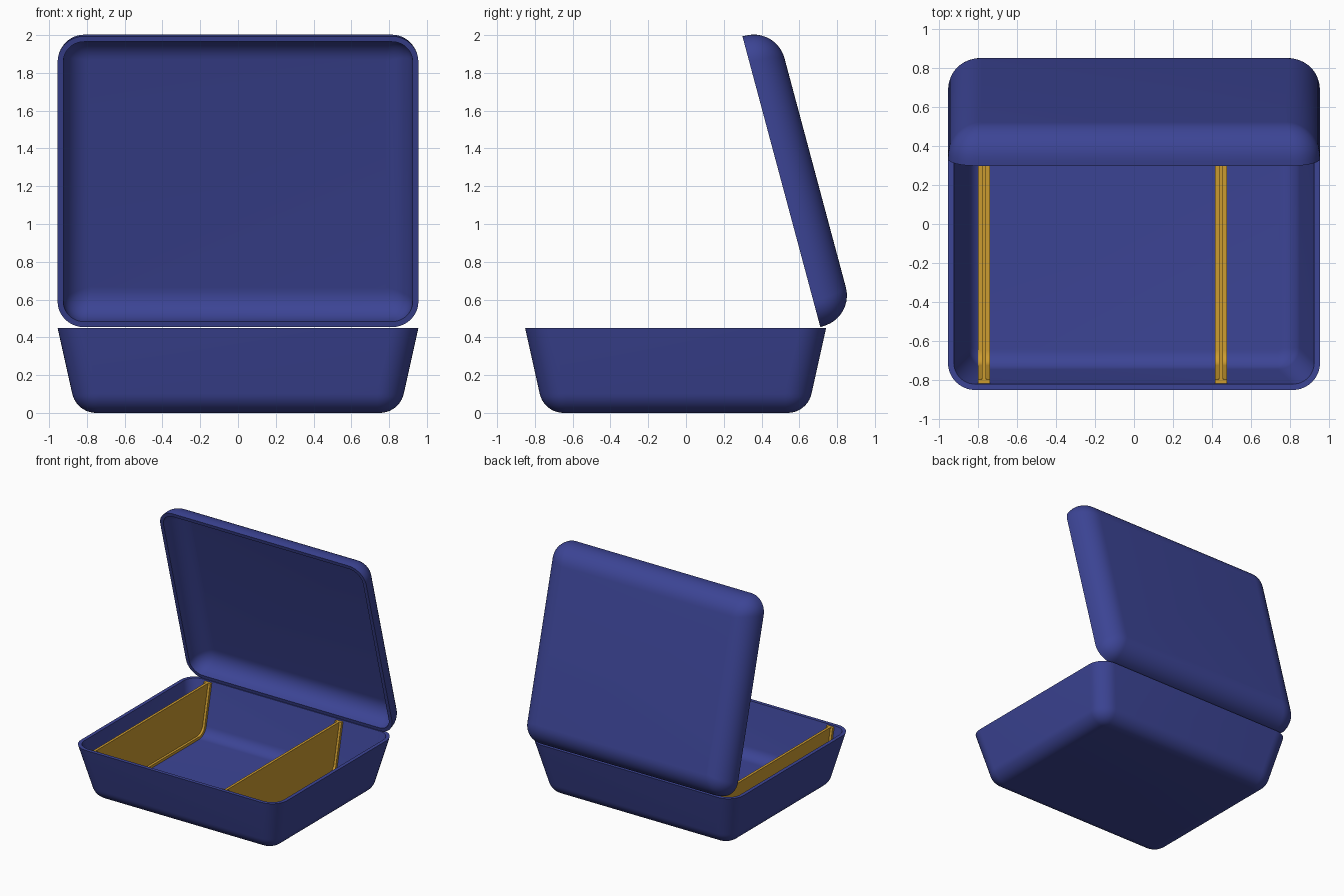
import bpy, bmesh, math

if "Cube" in bpy.data.objects:
    bpy.data.objects.remove(bpy.data.objects["Cube"])

TRAY_Y = -0.055
HALF_X, HALF_Y = 0.955, 0.797
WALL = 0.03


def material(name, color):
    m = bpy.data.materials.new(name)
    m.diffuse_color = color
    m.use_nodes = True
    m.node_tree.nodes["Principled BSDF"].inputs["Base Color"].default_value = m.diffuse_color
    return m


BLUE = material("blue_plastic", (0.045, 0.058, 0.30, 1))
GOLD = material("gold_plastic", (0.60, 0.33, 0.03, 1))


def finish(name, bm, mat):
    bmesh.ops.recalc_face_normals(bm, faces=bm.faces)
    me = bpy.data.meshes.new(name)
    bm.to_mesh(me)
    bm.free()
    me.materials.append(mat)
    ob = bpy.data.objects.new(name, me)
    bpy.context.collection.objects.link(ob)
    bpy.ops.object.select_all(action='DESELECT')
    ob.select_set(True)
    bpy.context.view_layer.objects.active = ob
    bpy.ops.object.shade_smooth_by_angle(angle=math.radians(30))
    return ob


def profile(height, taper, r, t, top, corner=0.14, n=10):
    """Wall section from floor to rim, offset inward by t: (inset, z, corner radius)."""
    a = math.atan2(taper, height)
    line = lambda z: taper * (1 - z / height) + t
    r -= t
    corner -= t
    zc = t + r
    ic = line(zc) + r / math.cos(a)
    shrink = min(r, corner - 0.01)
    pts = []
    for i in range(n + 1):
        th = -math.pi / 2 + (math.pi / 2 - a) * i / n
        pts.append((ic - r * math.cos(th), zc + r * math.sin(th),
                    corner - shrink * (math.cos(a) - math.cos(th))))
    return pts + [(line(top), top, corner)]


def ring(bm, inset, z, rad, n=10):
    """Rounded rectangle of vertices."""
    hx, hy = HALF_X - inset - rad, HALF_Y - inset - rad
    out = []
    for q, (sx, sy) in enumerate(((1, 1), (-1, 1), (-1, -1), (1, -1))):
        for i in range(n + 1):
            th = math.pi / 2 * (q + i / n)
            out.append(bm.verts.new((sx * hx + rad * math.cos(th),
                                     sy * hy + rad * math.sin(th), z)))
    return out


def shell(name, height, taper, r):
    """Thin-walled rounded box, open at the top."""
    bm = bmesh.new()
    outer = profile(height, taper, r, 0, height)
    inner = profile(height, taper, r, WALL, height)
    rings = [ring(bm, *p) for p in outer + inner[::-1]]
    for a, b in zip(rings, rings[1:]):
        for i in range(len(a)):
            j = (i + 1) % len(a)
            bm.faces.new((a[i], a[j], b[j], b[i]))
    bm.faces.new(rings[0][::-1])
    bm.faces.new(rings[-1])
    return finish(name, bm, BLUE)


# Tray
H, TAPER, R = 0.45, 0.10, 0.13
shell("tray", H, TAPER, R).location.y = TRAY_Y

# Lid, standing open and leaning forward 15 degrees
DEPTH = 0.185
lid = shell("lid", DEPTH, 0.01, 0.168)
tilt = math.radians(15)
lid.rotation_euler.x = math.pi / 2 + tilt
lid.location = (0, 0.505 + DEPTH * math.cos(tilt), 1.224 + DEPTH * math.sin(tilt))


def section(t, top):
    """Inside cross-section of the tray in y and z, front rim to back rim."""
    half = [(HALF_Y - i, z) for i, z, _ in profile(H, TAPER, R, t, top)]
    return [(-y, z) for y, z in half[::-1]] + half


def slab(name, outline, x, width):
    bm = bmesh.new()
    f = bm.faces.new([bm.verts.new((x - width / 2, y + TRAY_Y, z)) for y, z in outline])
    ext = bmesh.ops.extrude_face_region(bm, geom=[f])["geom"]
    bmesh.ops.translate(bm, vec=(width, 0, 0),
                        verts=[v for v in ext if isinstance(v, bmesh.types.BMVert)])
    bmesh.ops.triangulate(bm, faces=[g for g in bm.faces if len(g.verts) > 4])
    return finish(name, bm, GOLD)


# Dividers: a thin panel held in a U-shaped rail that follows the tray
for side, x in (("left", -0.77), ("right", 0.447)):
    slab(side + "_divider_rail", section(0.03, 0.44) + section(0.052, 0.44)[::-1], x, 0.062)
    slab(side + "_divider_panel", section(0.035, 0.44), x, 0.022)
